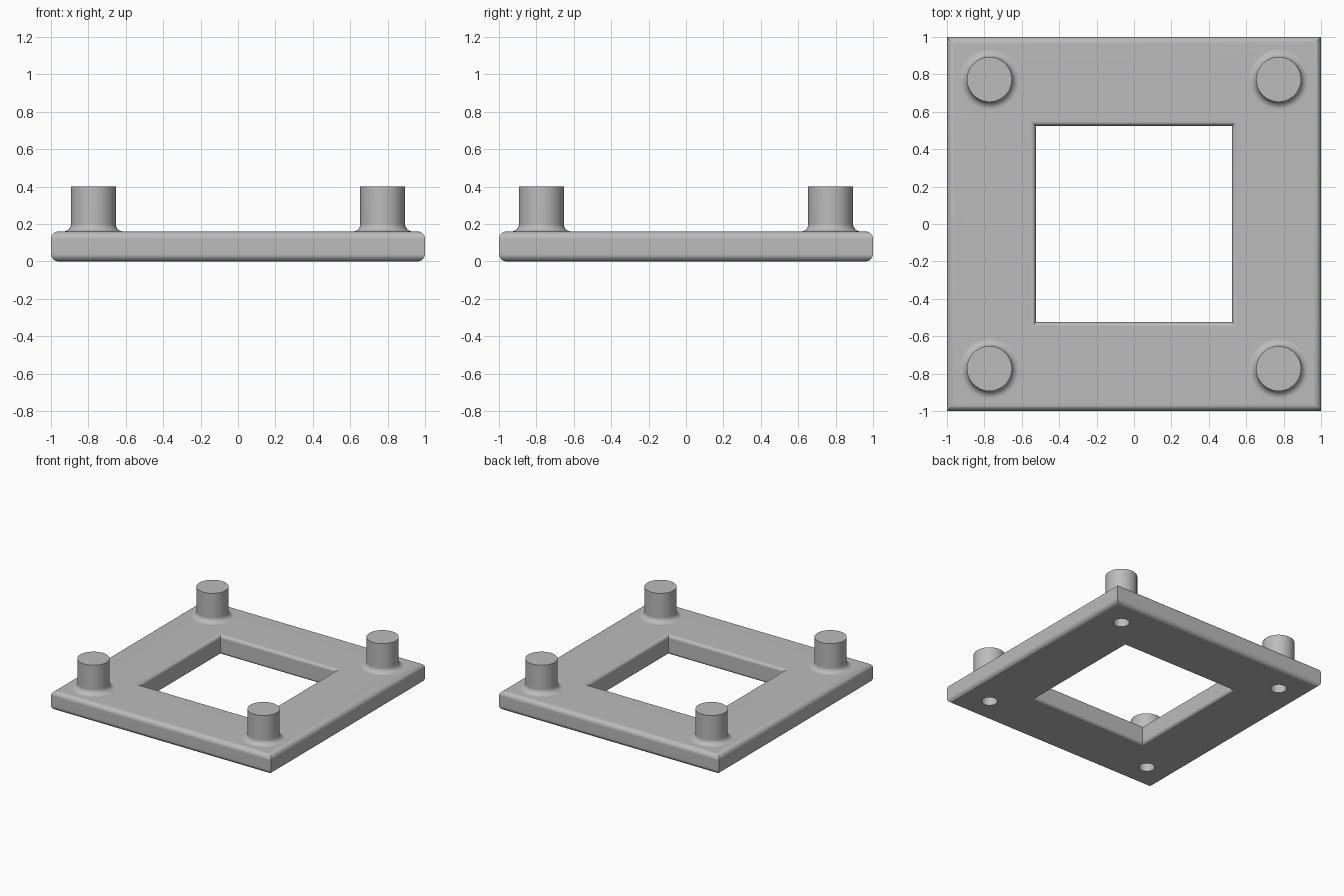
import bpy, bmesh, math

if "Cube" in bpy.data.objects:
    bpy.data.objects.remove(bpy.data.objects["Cube"])

grey = bpy.data.materials.new("plain grey")
grey.use_nodes = True
grey.diffuse_color = (0.5, 0.5, 0.5, 1)
grey.node_tree.nodes["Principled BSDF"].inputs["Base Color"].default_value = (0.5, 0.5, 0.5, 1)

PLATE_H, TOP = 0.16, 0.4
POST_AT, POST_R, FILLET = 0.773, 0.12, 0.04
BORE_R, BORE_TOP = 0.06, 0.3
SIDES = 48


def arc(cx, cz, r, start, end, steps=8):
    """Points of a circular arc, angles in degrees."""
    angles = [math.radians(start + (end - start) * i / steps) for i in range(steps + 1)]
    return [(cx + r * math.cos(a), cz + r * math.sin(a)) for a in angles]


def revolve(name, profile, sides, turn=0.0, stretch=1.0):
    """Closed profile (radius, z) swept round z; four sides give a mitred square."""
    bm = bmesh.new()
    rings = []
    for i in range(sides):
        a = turn + 2 * math.pi * i / sides
        c, s = math.cos(a) * stretch, math.sin(a) * stretch
        rings.append([bm.verts.new((r * c, r * s, z)) for r, z in profile])
    n = len(profile)
    for i in range(sides):
        p, q = rings[i], rings[(i + 1) % sides]
        for j in range(n):
            k = (j + 1) % n
            if profile[j][0] or profile[k][0]:
                bm.faces.new((p[j], q[j], q[k], p[k]))
    bmesh.ops.remove_doubles(bm, verts=bm.verts, dist=1e-5)
    bmesh.ops.recalc_face_normals(bm, faces=bm.faces)
    mesh = bpy.data.meshes.new(name)
    bm.to_mesh(mesh)
    bm.free()
    mesh.materials.append(grey)
    obj = bpy.data.objects.new(name, mesh)
    bpy.context.collection.objects.link(obj)
    return obj


def activate(obj):
    bpy.ops.object.select_all(action="DESELECT")
    obj.select_set(True)
    bpy.context.view_layer.objects.active = obj


def smooth(obj):
    activate(obj)
    bpy.ops.object.shade_smooth_by_angle(angle=math.radians(30))
    mod = obj.modifiers.new("even shading", "WEIGHTED_NORMAL")
    mod.keep_sharp = True


# Square frame: rounded bar section with mitred corners
R, R_IN, HALF, HOLE = 0.04, 0.025, 1.0, 0.525
section = (arc(HALF - R, R, R, -90, 0) + arc(HALF - R, PLATE_H - R, R, 0, 90)
           + arc(HOLE + R_IN, PLATE_H - R_IN, R_IN, 90, 180)
           + arc(HOLE + R_IN, R_IN, R_IN, 180, 270))
frame = revolve("square_frame", section, 4, math.pi / 4, math.sqrt(2))

corners = {"front_right": (-1, -1), "front_left": (1, -1),
           "back_right": (-1, 1), "back_left": (1, 1)}

# Screw bores through the frame
for x, y in corners.values():
    cutter = revolve("bore_cutter", [(0, -0.1), (BORE_R, -0.1), (BORE_R, 0.3), (0, 0.3)], SIDES)
    cutter.location = (x * POST_AT, y * POST_AT, 0)
    cutter.hide_render = True
    activate(frame)
    cut = frame.modifiers.new("bore", "BOOLEAN")
    cut.operation, cut.solver, cut.object = "DIFFERENCE", "EXACT", cutter
    bpy.ops.object.modifier_apply(modifier=cut.name)
    bpy.data.objects.remove(cutter)
smooth(frame)

# Round posts with a flared foot and a blind bore underneath
foot = POST_R + FILLET
post = ([(BORE_R, PLATE_H - 0.01), (foot, PLATE_H - 0.01)]
        + arc(foot, PLATE_H + FILLET, FILLET, 270, 180)
        + [(POST_R, TOP), (0, TOP), (0, BORE_TOP), (BORE_R, BORE_TOP)])
for name, (x, y) in corners.items():
    obj = revolve(name + "_post", post, SIDES)
    obj.location = (x * POST_AT, y * POST_AT, 0)
    smooth(obj)
